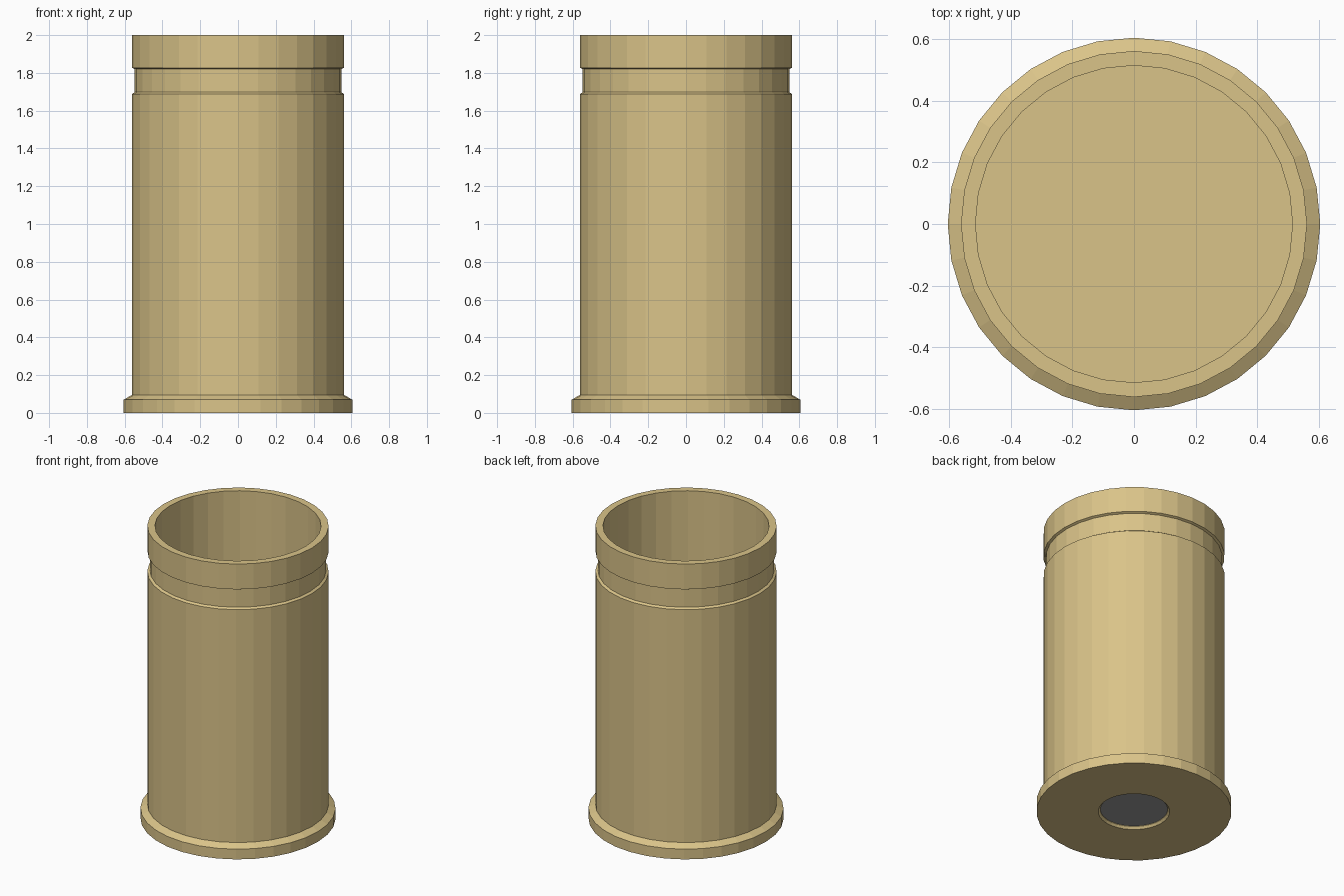
import bpy, bmesh, math

if "Cube" in bpy.data.objects:
    bpy.data.objects.remove(bpy.data.objects["Cube"])

SIDES = 32


def material(name, rgb):
    m = bpy.data.materials.new(name)
    m.diffuse_color = (*rgb, 1)
    m.use_nodes = True
    m.node_tree.nodes["Principled BSDF"].inputs["Base Color"].default_value = m.diffuse_color
    return m


def lathe(name, profile, mat):
    """Revolve (radius, z) points around z; a radius of 0 closes to a point."""
    bm = bmesh.new()
    rings = []
    for r, z in profile:
        if r == 0:
            rings.append([bm.verts.new((0, 0, z))] * SIDES)
        else:
            rings.append([bm.verts.new((r * math.cos(2 * math.pi * i / SIDES),
                                        r * math.sin(2 * math.pi * i / SIDES), z))
                          for i in range(SIDES)])
    for a, b in zip(rings, rings[1:]):
        for i in range(SIDES):
            j = (i + 1) % SIDES
            bm.faces.new(dict.fromkeys((a[i], a[j], b[j], b[i])))
    bmesh.ops.recalc_face_normals(bm, faces=bm.faces)
    mesh = bpy.data.meshes.new(name)
    bm.to_mesh(mesh)
    bm.free()
    mesh.materials.append(mat)
    obj = bpy.data.objects.new(name, mesh)
    bpy.context.collection.objects.link(obj)
    return obj


brass = material("brass", (0.70, 0.55, 0.25))
grey = material("dark grey metal", (0.33, 0.33, 0.33))

# Casing: pocket underneath, base rim, body, groove, mouth, hollow inside
lathe("casing", [
    (0, 0.04), (0.21, 0.04), (0.21, 0.015), (0.222, 0),
    (0.605, 0), (0.605, 0.07), (0.562, 0.095),
    (0.562, 1.688), (0.547, 1.698), (0.547, 1.82), (0.562, 1.827),
    (0.562, 2.0), (0.515, 2.0), (0.515, 0.1), (0, 0.1),
], brass)

# Primer cap set slightly into the base
lathe("primer_cap", [(0, 0.018), (0.209, 0.018), (0.209, 0.05), (0, 0.05)], grey)
